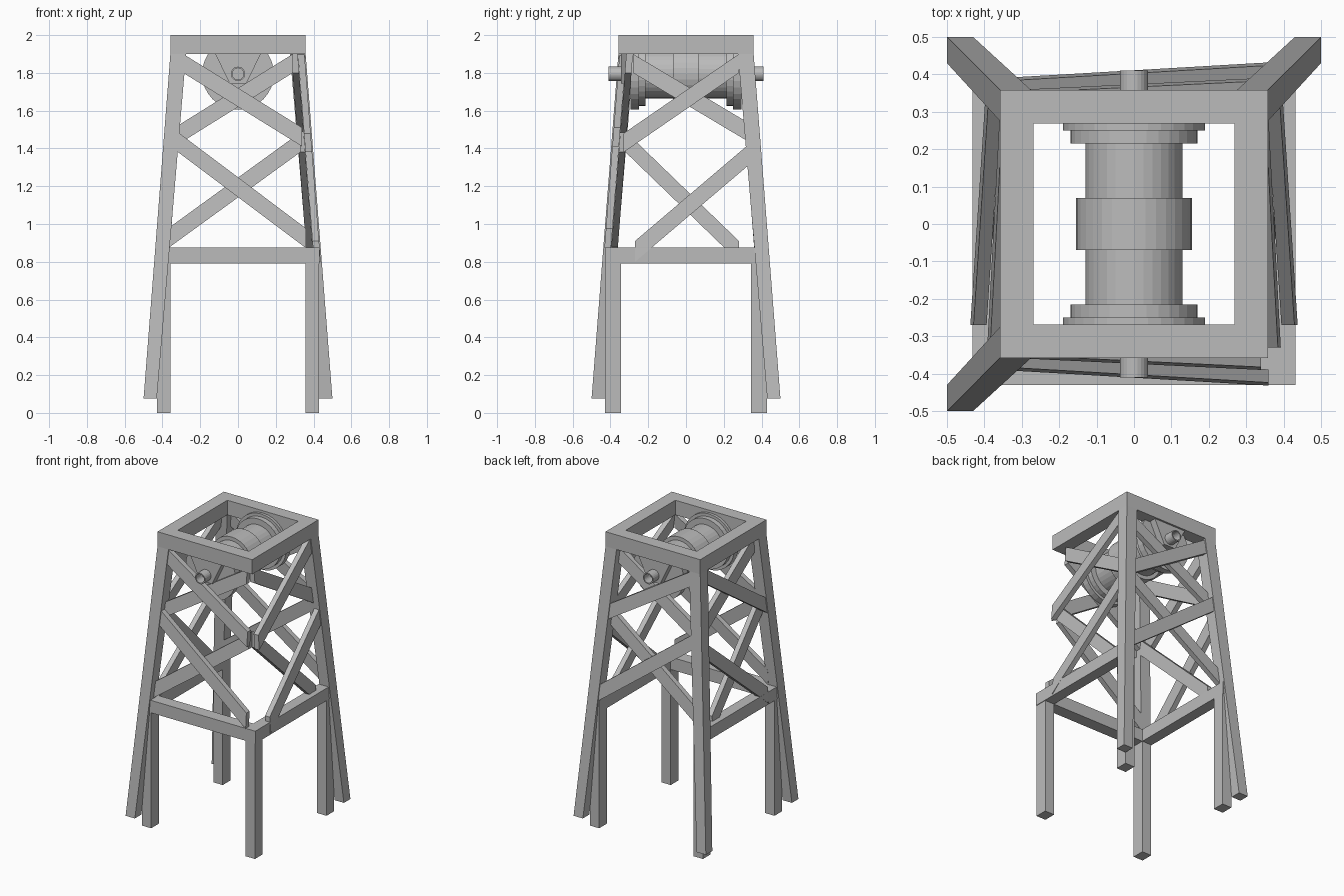
import bpy, bmesh, math

if "Cube" in bpy.data.objects:
    bpy.data.objects.remove(bpy.data.objects["Cube"])

grey = bpy.data.materials.new("plain grey")
grey.diffuse_color = (0.5, 0.5, 0.5, 1)
grey.use_nodes = True
grey.node_tree.nodes["Principled BSDF"].inputs["Base Color"].default_value = grey.diffuse_color


def finish(name, bm):
    bmesh.ops.recalc_face_normals(bm, faces=bm.faces)
    me = bpy.data.meshes.new(name)
    bm.to_mesh(me)
    bm.free()
    me.materials.append(grey)
    ob = bpy.data.objects.new(name, me)
    bpy.context.collection.objects.link(ob)
    return ob


def loft(name, a, b):
    """Solid between two quads."""
    bm = bmesh.new()
    va = [bm.verts.new(p) for p in a]
    vb = [bm.verts.new(p) for p in b]
    bm.faces.new(va)
    bm.faces.new(vb)
    for i in range(4):
        j = (i + 1) % 4
        bm.faces.new((va[i], va[j], vb[j], vb[i]))
    return finish(name, bm)


def rect(x0, x1, y0, y1, z):
    return [(x0, y0, z), (x1, y0, z), (x1, y1, z), (x0, y1, z)]


def box(name, x0, x1, y0, y1, z0, z1):
    return loft(name, rect(x0, x1, y0, y1, z0), rect(x0, x1, y0, y1, z1))


def lathe(name, profile, n, closed=False):
    """Spin (y, radius) points about the axle line."""
    bm = bmesh.new()
    rings = [[bm.verts.new((r * math.sin(2 * math.pi * i / n), y, 1.795 + r * math.cos(2 * math.pi * i / n)))
              for i in range(n)] for y, r in profile]
    pairs = list(zip(rings, rings[1:]))
    if closed:
        pairs.append((rings[-1], rings[0]))
    else:
        bm.faces.new(rings[0])
        bm.faces.new(rings[-1])
    for a, b in pairs:
        for i in range(n):
            j = (i + 1) % n
            bm.faces.new((a[i], a[j], b[j], b[i]))
    return finish(name, bm)


# top frame
for s in (-1, 1):
    lo, hi = sorted((s * 0.268, s * 0.358))
    box("top_rail_x", -0.358, 0.358, lo, hi, 1.9, 2.0)
    box("top_rail_y", lo, hi, -0.268, 0.268, 1.9, 2.0)

# three splayed legs; the front right one is missing
for sx, sy in ((-1, -1), (-1, 1), (1, 1)):
    loft("splayed_leg",
         rect(sx * 0.43, sx * 0.5, sy * 0.43, sy * 0.5, 0.075),
         rect(sx * 0.275, sx * 0.358, sy * 0.275, sy * 0.358, 1.9))

# upright posts and waist beams on three sides
for sx in (-1, 1):
    for sy in (-1, 1):
        box("post", sx * 0.357, sx * 0.428, sy * 0.345, sy * 0.428, 0, 0.79)
    box("waist_beam_side", sx * 0.357, sx * 0.432, -0.43, 0.43, 0.79, 0.875)
box("waist_beam_front", -0.357, 0.357, -0.43, -0.345, 0.79, 0.875)


def brace(name, side, u0, z0, u1, z1, h, inset):
    """Diagonal bar on a leaning side; z0, z1 are its lower edge heights."""
    def pt(u, z, d):
        w = 0.358 + 0.142 * (1.9 - z) / 1.825 - d
        return {"front": (u, -w, z), "back": (u, w, z),
                "left": (-w, u, z), "right": (w, u, z)}[side]

    def end(u, z):
        return [pt(u, z, inset), pt(u, z + h, inset),
                pt(u, z + h, inset + 0.035), pt(u, z, inset + 0.035)]
    loft(name, end(u0, z0), end(u1, z1))


OUT, IN = 0.006, 0.042
for side in ("front", "back"):
    brace(side + "_upper_brace", side, -0.29, 1.80, 0.34, 1.41, 0.1, OUT)
    brace(side + "_lower_brace", side, -0.33, 1.39, 0.36, 0.872, 0.105, OUT)
    brace(side + "_upper_cross_brace", side, -0.32, 1.42, 0.29, 1.80, 0.1, IN)
    brace(side + "_lower_cross_brace", side, -0.37, 0.872, 0.33, 1.38, 0.105, IN)
for side in ("left", "right"):
    brace(side + "_upper_brace", side, -0.33, 1.38, 0.28, 1.80, 0.1, OUT)
    brace(side + "_lower_brace", side, -0.27, 0.80, 0.33, 1.31, 0.11, OUT)
    brace(side + "_upper_cross_brace", side, -0.28, 1.80, 0.34, 1.43, 0.1, IN)
    brace(side + "_lower_cross_brace", side, -0.32, 1.38, 0.28, 0.80, 0.11, IN)

# winding drum with stepped flanges
half = [(0.07, 0.155), (0.07, 0.13), (0.215, 0.13), (0.215, 0.17),
        (0.25, 0.17), (0.25, 0.19), (0.295, 0.19)]
lathe("drum", [(-y, r) for y, r in reversed(half)] + half, 32)

# hollow axle
lathe("axle", [(-0.41, 0.038), (0.41, 0.038), (0.41, 0.03), (-0.41, 0.03)], 24, True)

# tapered axle hangers under the top frame
for s in (-1, 1):
    loft("axle_hanger", rect(-0.045, 0.045, s * 0.3, s * 0.345, 1.745),
         rect(-0.12, 0.12, s * 0.3, s * 0.345, 1.9))
